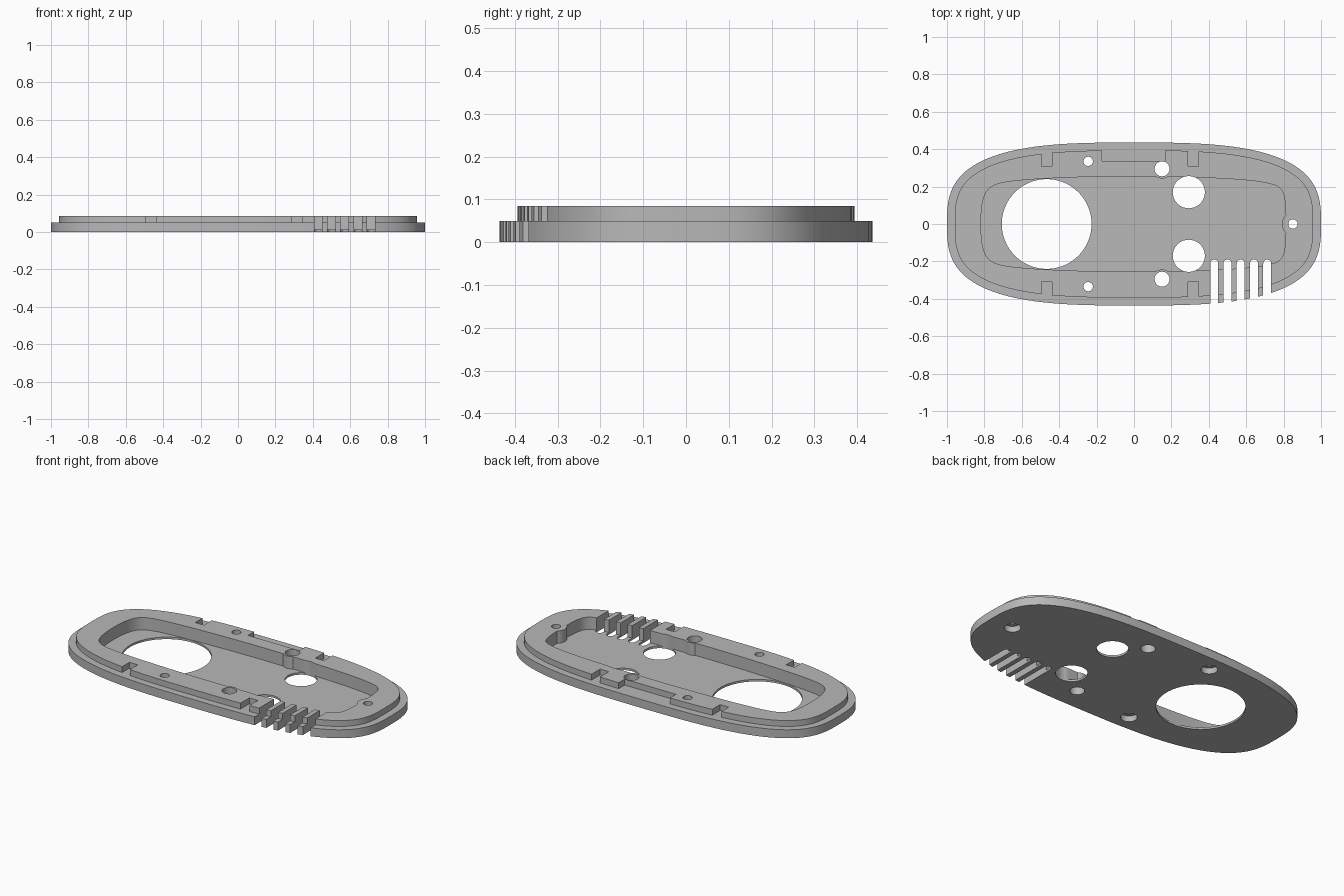
import bpy, bmesh, math
from mathutils import Vector

cube = bpy.data.objects.get("Cube")
if cube:
    bpy.data.objects.remove(cube, do_unlink=True)

grey = bpy.data.materials.new("mid grey")
grey.use_nodes = True
colour = (0.48, 0.48, 0.48, 1)
grey.diffuse_color = colour
grey.node_tree.nodes["Principled BSDF"].inputs["Base Color"].default_value = colour

BASE_TOP, RIM_TOP, FLOOR = 0.05, 0.085, 0.012


def prism(name, outline, z0, z1):
    """Extrude a closed 2D outline between two heights."""
    bm = bmesh.new()
    face = bm.faces.new([bm.verts.new((p[0], p[1], z0)) for p in outline])
    grown = bmesh.ops.extrude_face_region(bm, geom=[face])["geom"]
    verts = [g for g in grown if isinstance(g, bmesh.types.BMVert)]
    bmesh.ops.translate(bm, verts=verts, vec=(0, 0, z1 - z0))
    bmesh.ops.recalc_face_normals(bm, faces=bm.faces)
    mesh = bpy.data.meshes.new(name)
    bm.to_mesh(mesh)
    bm.free()
    mesh.materials.append(grey)
    obj = bpy.data.objects.new(name, mesh)
    bpy.context.collection.objects.link(obj)
    return obj


def circle(x, y, r, n=40):
    return [(x + r * math.cos(math.tau * i / n), y + r * math.sin(math.tau * i / n))
            for i in range(n)]


def box(x0, x1, y0, y1):
    return [(x0, y0), (x1, y0), (x1, y1), (x0, y1)]


def rounded_oval(a, b, power=3, n=96):
    pts = []
    for i in range(n):
        c, s = math.cos(math.tau * i / n), math.sin(math.tau * i / n)
        pts.append((math.copysign(abs(c) ** (2 / power), c) * a,
                    math.copysign(abs(s) ** (2 / power), s) * b))
    return pts


def inset(outline, d):
    """Move each point of a counter-clockwise outline inwards."""
    result = []
    for i, p in enumerate(outline):
        t = Vector(outline[(i + 1) % len(outline)]) - Vector(outline[i - 1])
        t.normalize()
        result.append((p[0] - t.y * d, p[1] + t.x * d))
    return result


def smooth_loop(points, steps=5):
    """Closed curve through the given points."""
    pts, out = [Vector(p) for p in points], []
    n = len(pts)
    for i in range(n):
        a, b, c, d = (pts[(i + k) % n] for k in (-1, 0, 1, 2))
        # chord-scaled tangents avoid overshoot between uneven points
        ab, bc, cd = (b - a).length, (c - b).length, (d - c).length
        m0 = (c - a) * (bc / (ab + bc))
        m1 = (d - b) * (bc / (bc + cd))
        for k in range(steps):
            t = k / steps
            out.append(b * (2*t**3 - 3*t**2 + 1) + m0 * (t**3 - 2*t**2 + t)
                       + c * (3*t**2 - 2*t**3) + m1 * (t**3 - t**2))
    return out


def combine(target, tool, operation="DIFFERENCE"):
    mod = target.modifiers.new("cut", "BOOLEAN")
    mod.operation = operation
    mod.solver = "EXACT"
    mod.object = tool
    bpy.ops.object.select_all(action="DESELECT")
    bpy.context.view_layer.objects.active = target
    target.select_set(True)
    bpy.ops.object.modifier_apply(modifier=mod.name)
    bpy.data.objects.remove(tool, do_unlink=True)


# Base plate with a raised, inset rim
outer = rounded_oval(1, 0.436)
cover = prism("housing_cover", outer, 0, BASE_TOP)
combine(cover, prism("rim", inset(outer, 0.042), 0.02, RIM_TOP), "UNION")

# Pocket, leaving bosses of material around the holes
half = [(0.795, 0.17), (0.755, 0.207), (0.6, 0.234), (0.3, 0.25), (0, 0.255),
        (-0.3, 0.25), (-0.6, 0.234), (-0.74, 0.21), (-0.79, 0.17), (-0.815, 0.08)]
loop = [(0.81, 0.08)] + half + [(x, -y) for x, y in reversed(half)] + [(0.81, -0.08)]
pocket = prism("pocket_cutter", smooth_loop(loop), FLOOR, 0.12)
for x, y, r in [(0.85, 0, 0.06), (0.15, 0.295, 0.052), (0.15, -0.295, 0.052)]:
    combine(pocket, prism("boss", circle(x, y, r), -0.1, 0.2))
combine(cover, pocket)

# Through holes: large opening, paired openings and pin holes
holes = [(-0.467, 0, 0.24, 72)]
for side in (1, -1):
    holes += [(0.293, side * 0.17, 0.086, 40), (0.15, side * 0.295, 0.04, 32)]
for x, y, r, n in holes:
    combine(cover, prism("hole_cutter", circle(x, y, r, n), -0.1, 0.2))

# Screw holes, counterbored from below
for x, y in [(0.85, 0), (-0.245, 0.335), (-0.245, -0.335)]:
    combine(cover, prism("screw_cutter", circle(x, y, 0.025, 32), -0.1, 0.2))
    combine(cover, prism("counterbore_cutter", circle(x, y, 0.045, 32), -0.1, 0.035))

# Notches in the rim, and one wide recess at the back
for side in (1, -1):
    for x in (-0.495, 0.29):
        y0, y1 = sorted((side * 0.308, side * 0.5))
        combine(cover, prism("notch_cutter", box(x, x + 0.056, y0, y1), BASE_TOP, 0.2))
combine(cover, prism("recess_cutter", box(-0.17, 0.165, 0.337, 0.5), BASE_TOP, 0.2))

# Vent slots with rounded inner ends, open at the front edge
for i in range(5):
    x, r = 0.429 + i * 0.0708, 0.0213
    arc = [(x + r * math.cos(math.pi * k / 10), -0.211 + r * math.sin(math.pi * k / 10))
           for k in range(11)]
    slot = arc + [(x - r, -0.6), (x + r, -0.6)]
    combine(cover, prism("slot_cutter", slot, -0.1, 0.2))

bpy.ops.object.shade_smooth_by_angle(angle=math.radians(30))
